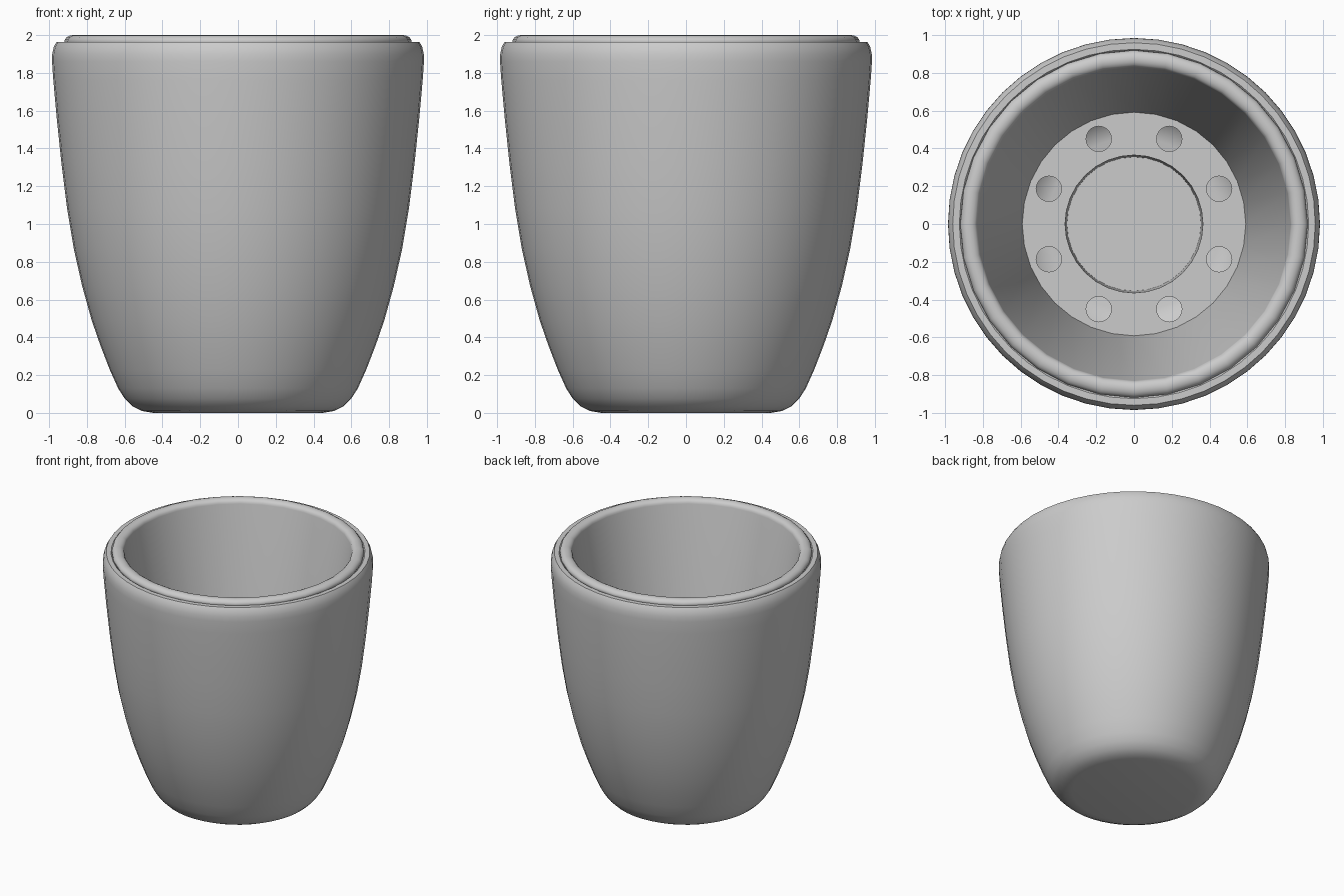
import bpy, bmesh, math

if "Cube" in bpy.data.objects:
    bpy.data.objects.remove(bpy.data.objects["Cube"])


def lathe(name, profile, segments):
    """Revolve an (r, z) profile; points on the axis merge into poles."""
    bm = bmesh.new()
    verts = [bm.verts.new((r, 0, z)) for r, z in profile]
    edges = [bm.edges.new(p) for p in zip(verts, verts[1:])]
    if profile[0][0] > 0:
        edges.append(bm.edges.new((verts[-1], verts[0])))
    bmesh.ops.spin(bm, geom=verts + edges, cent=(0, 0, 0), axis=(0, 0, 1),
                   angle=math.tau, steps=segments, use_duplicate=False)
    bmesh.ops.remove_doubles(bm, verts=bm.verts, dist=1e-4)
    bmesh.ops.recalc_face_normals(bm, faces=bm.faces)
    mesh = bpy.data.meshes.new(name)
    bm.to_mesh(mesh)
    bm.free()
    ob = bpy.data.objects.new(name, mesh)
    bpy.context.collection.objects.link(ob)
    return ob


def smooth(ob, degrees=40):
    bpy.ops.object.select_all(action='DESELECT')
    ob.select_set(True)
    bpy.context.view_layer.objects.active = ob
    bpy.ops.object.shade_smooth_by_angle(angle=math.radians(degrees))


# Outer pot: rounded base, flaring wall, rolled top edge, hollow inside
outer = [(0, 0), (0.45, 0), (0.51, 0.01), (0.56, 0.035), (0.60, 0.075),
         (0.635, 0.13), (0.68, 0.23), (0.73, 0.36), (0.775, 0.49),
         (0.825, 0.67), (0.87, 0.87), (0.905, 1.08), (0.935, 1.32),
         (0.96, 1.56), (0.978, 1.76), (0.985, 1.86), (0.984, 1.90),
         (0.975, 1.94), (0.96, 1.965)]
inner = [(0.925, 1.965), (0.91, 1.95), (0.905, 1.85), (0.89, 1.50),
         (0.85, 1.10), (0.80, 0.80), (0.73, 0.50), (0.66, 0.29),
         (0.60, 0.16), (0.54, 0.085), (0.46, 0.06), (0, 0.06)]
smooth(lathe("outer_pot", outer + inner, 48))

# Inner liner: rolled rim, conical wall, floor and central wicking well
rim = [(0.875 + 0.045 * math.cos(a), 1.965 + 0.035 * math.sin(a))
       for a in [math.pi * i / 8 for i in range(8, -1, -1)]]
liner = lathe("inner_liner",
              [(0, 0.12), (0.355, 0.12), (0.365, 0.45), (0.592, 0.45)]
              + rim + [(0.91, 1.94), (0.86, 1.92), (0.615, 0.42),
                       (0.385, 0.42), (0.375, 0.09), (0, 0.09)], 32)

# Eight drainage holes in the liner floor
bm = bmesh.new()
for i in range(8):
    a = math.radians(22.5 + 45 * i)
    ring = bmesh.ops.create_cone(bm, cap_ends=True, segments=20,
                                 radius1=0.067, radius2=0.067, depth=0.2)
    bmesh.ops.translate(bm, verts=ring["verts"],
                        vec=(0.488 * math.cos(a), 0.488 * math.sin(a), 0.435))
mesh = bpy.data.meshes.new("hole_cutter")
bm.to_mesh(mesh)
bm.free()
cutter = bpy.data.objects.new("hole_cutter", mesh)
bpy.context.collection.objects.link(cutter)
cutter.hide_render = True

cut = liner.modifiers.new("drainage_holes", 'BOOLEAN')
cut.operation = 'DIFFERENCE'
cut.solver = 'EXACT'
cut.object = cutter
bpy.context.view_layer.objects.active = liner
bpy.ops.object.modifier_apply(modifier=cut.name)
bpy.data.objects.remove(cutter)
smooth(liner)
